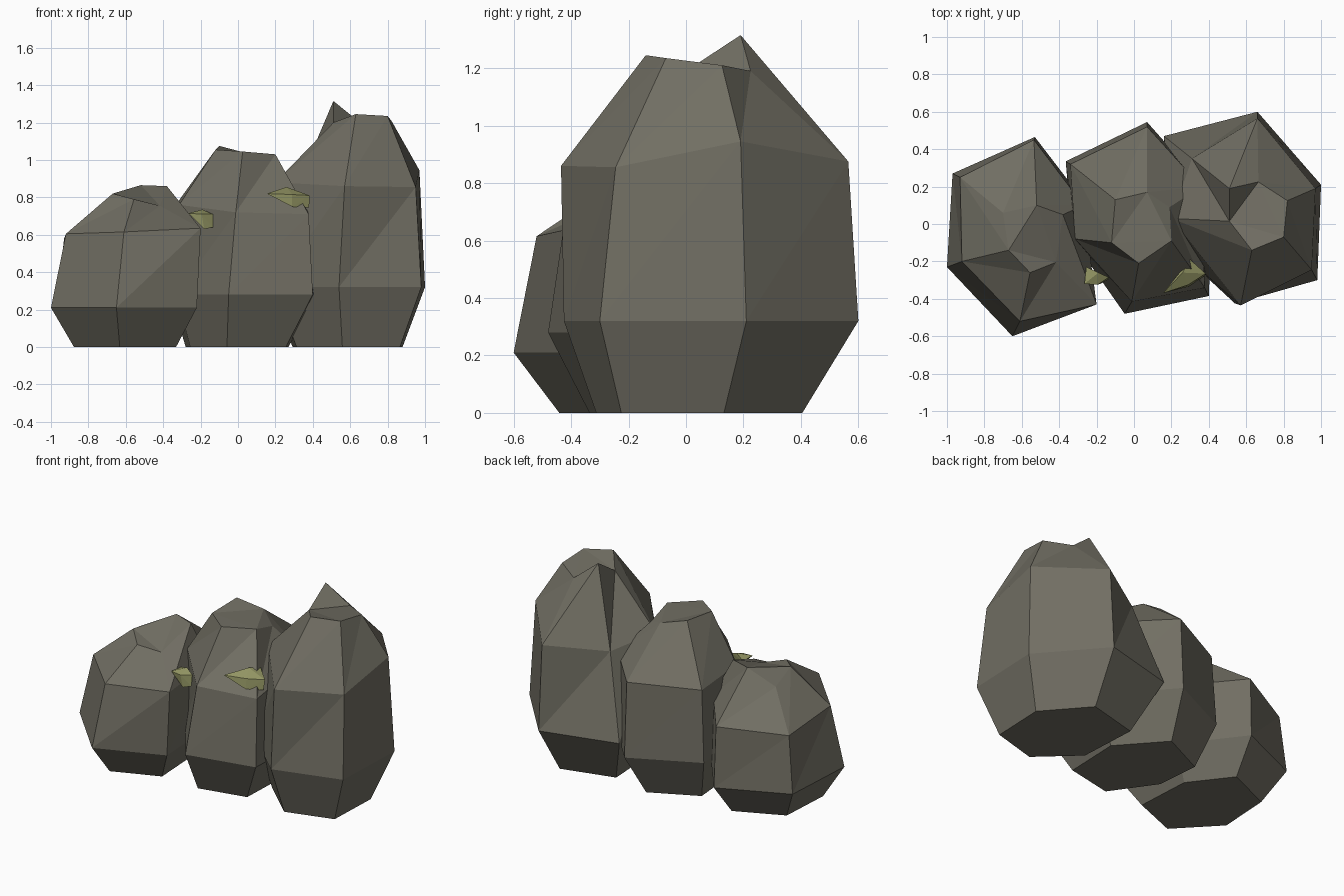
import bpy, bmesh
from mathutils import Vector

if "Cube" in bpy.data.objects:
    bpy.data.objects.remove(bpy.data.objects["Cube"])


def material(name, rgb):
    m = bpy.data.materials.new(name)
    m.diffuse_color = (*rgb, 1)
    m.use_nodes = True
    m.node_tree.nodes["Principled BSDF"].inputs["Base Color"].default_value = m.diffuse_color
    return m


STONE = material("grey_brown_stone", (0.165, 0.157, 0.125))
MOSS = material("yellow_green_moss", (0.29, 0.30, 0.125))


def finish(bm, name, mat):
    bmesh.ops.recalc_face_normals(bm, faces=bm.faces)
    me = bpy.data.meshes.new(name)
    bm.to_mesh(me)
    bm.free()
    me.materials.append(mat)
    ob = bpy.data.objects.new(name, me)
    bpy.context.collection.objects.link(ob)
    return ob


def boulder(name, centre, low_z, low, upper, top):
    """Six-sided faceted stone: foot, belly, shoulder and crown rings, front corner first."""
    c = Vector(centre)
    foot = [tuple(c + (Vector(p) - c) * 0.7) + (0,) for p in low]
    belly = [p + (low_z,) for p in low]
    bm = bmesh.new()
    rings = [[bm.verts.new(p) for p in r] for r in (foot, belly, upper, top)]
    bm.faces.new(rings[0])
    for lo, hi in zip(rings, rings[1:]):
        for i in range(6):
            j = (i + 1) % 6
            bm.faces.new((lo[i], lo[j], hi[j]))
            bm.faces.new((lo[i], hi[j], hi[i]))
    # chipped crown: corners folded around a middle triangle
    for tri in ((0, 1, 5), (1, 2, 3), (3, 4, 5), (1, 3, 5)):
        bm.faces.new([rings[3][k] for k in tri])
    return finish(bm, name, STONE)


# Small stone on the left, crown dented at the front
boulder("left_boulder", (-0.59, -0.07), 0.21,
        [(-.65, -.6), (-.22, -.43), (-.25, .1), (-.53, .465), (-.97, .27), (-1, -.23)],
        [(-.61, -.52, .615), (-.2, -.43, .635), (-.27, .1, .62),
         (-.535, .45, .61), (-.93, .25, .58), (-.92, -.2, .605)],
        [(-.556, -.26, .79), (-.417, -.205, .755), (-.38, .05, .86),
         (-.52, .1, .865), (-.7, .06, .77), (-.67, -.14, .82)])

# Medium stone in the middle
boulder("middle_boulder", (-0.08, 0), 0.28,
        [(-.05, -.48), (.4, -.385), (.42, .15), (.07, .545), (-.365, .335), (-.33, -.08)],
        [(-.012, -.415, .72), (.378, -.34, .71), (.36, .2, .78),
         (.07, .52, .77), (-.34, .32, .75), (-.315, -.08, .76)],
        [(.025, -.21, 1.045), (.2, -.09, 1.03), (.19, .09, .98),
         (.07, .17, 1.03), (-.1, .13, 1.075), (-.12, -.1, 1.055)])

# Tall stone on the right with a pointed rear corner
boulder("right_boulder", (0.6, -0.05), 0.32,
        [(.54, -.425), (.98, -.3), (1, .21), (.66, .6), (.16, .47), (.19, -.1)],
        [(.57, -.435, .86), (.95, -.245, .855), (.97, .19, .945),
         (.66, .565, .875), (.31, .35, .845), (.2, .03, .88)],
        [(.63, -.14, 1.245), (.8, -.07, 1.235), (.82, .125, 1.21),
         (.665, .225, 1.19), (.51, .19, 1.315), (.51, .015, 1.2)])


def moss_clump(name, points):
    bm = bmesh.new()
    for p in points:
        bm.verts.new(p)
    bmesh.ops.convex_hull(bm, input=bm.verts)
    loose = [v for v in bm.verts if not v.link_faces]
    bmesh.ops.delete(bm, geom=loose, context='VERTS')
    return finish(bm, name, MOSS)


# Moss clumps lodged in the gaps between the stones
moss_clump("right_moss", [(.26, -.26, .855), (.155, -.37, .82), (.29, -.325, .815),
                          (.383, -.265, .81), (.38, -.275, .745), (.29, -.335, .75),
                          (.3, -.19, .84)])
moss_clump("left_moss", [(-.19, -.26, .735), (-.265, -.32, .715), (-.195, -.325, .71),
                         (-.135, -.285, .71), (-.135, -.295, .64), (-.18, -.32, .63),
                         (-.255, -.23, .71)])
